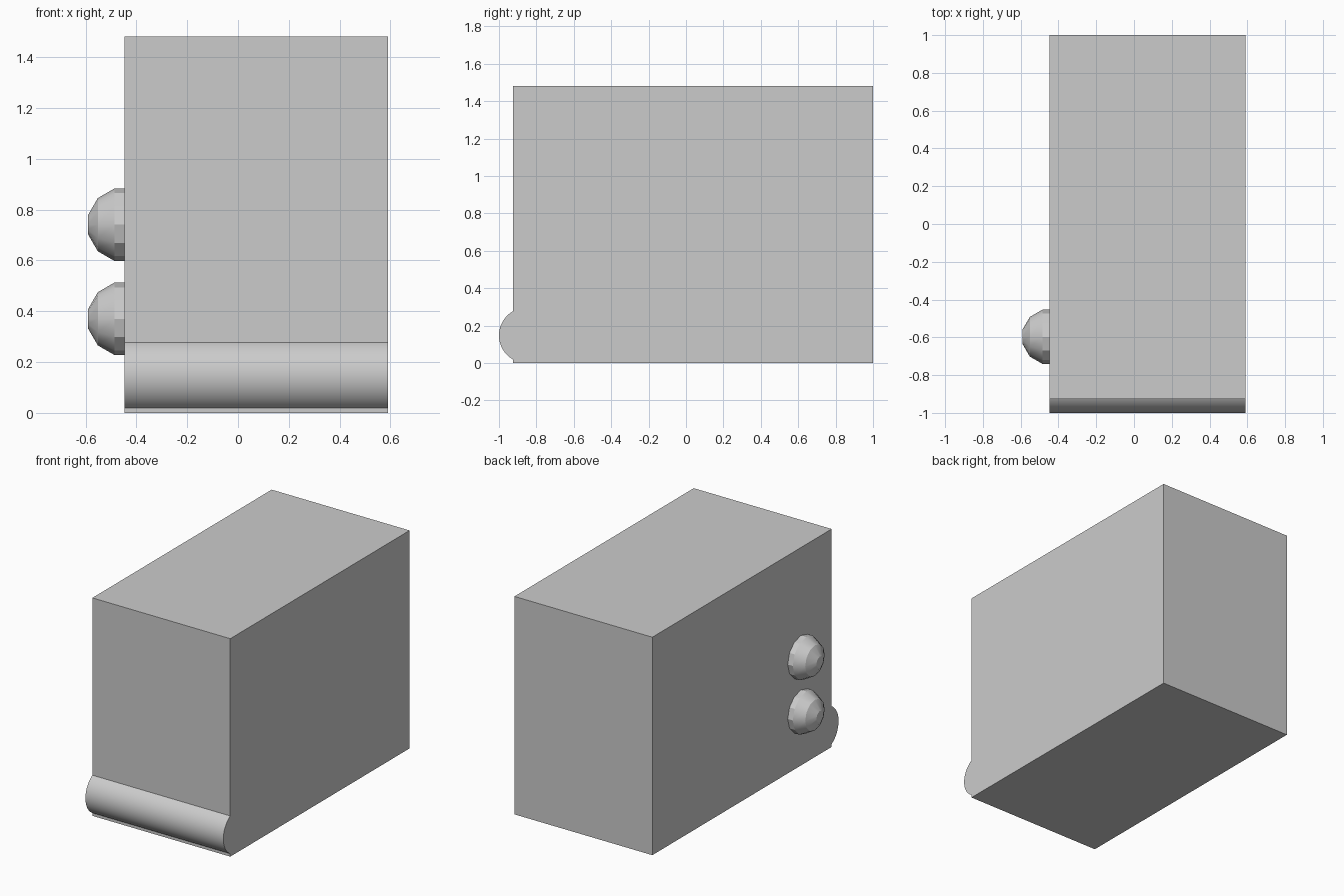
import bpy, bmesh
from math import sin, cos, pi, radians

cube = bpy.data.objects.get("Cube")
if cube:
    bpy.data.objects.remove(cube, do_unlink=True)

U = 2 / 13.5                      # base unit: radius of the roll and the knobs
LEFT, RIGHT = -0.447, 0.59        # side planes of the body
FRONT, BACK = -1 + U / 2, 1.0
HEIGHT = 10 * U

grey = bpy.data.materials.new("plain grey")
grey.use_nodes = True
colour = (0.6, 0.6, 0.6, 1)
grey.diffuse_color = colour
grey.node_tree.nodes["Principled BSDF"].inputs["Base Color"].default_value = colour


def finish(bm, name):
    """Turn a bmesh into a shaded object with the grey material."""
    bmesh.ops.recalc_face_normals(bm, faces=bm.faces)
    mesh = bpy.data.meshes.new(name)
    bm.to_mesh(mesh)
    bm.free()
    mesh.materials.append(grey)
    obj = bpy.data.objects.new(name, mesh)
    bpy.context.collection.objects.link(obj)
    bpy.ops.object.select_all(action="DESELECT")
    obj.select_set(True)
    bpy.context.view_layer.objects.active = obj
    bpy.ops.object.shade_smooth_by_angle(angle=radians(29))
    return obj


def prism(name, profile):
    """Extrude a (y, z) profile across the width of the body."""
    bm = bmesh.new()
    face = bm.faces.new([bm.verts.new((LEFT, y, z)) for y, z in profile])
    side = bmesh.ops.extrude_face_region(bm, geom=[face])["geom"]
    verts = [v for v in side if isinstance(v, bmesh.types.BMVert)]
    bmesh.ops.translate(bm, verts=verts, vec=(RIGHT - LEFT, 0, 0))
    return finish(bm, name)


def knob(name, y, z, sides=12):
    """Flat-capped half sphere pointing out of the -x side."""
    bm = bmesh.new()
    rings = []
    for offset, angle in ((0, 15), (sin(radians(15)), 15),
                          (sin(radians(45)), 45), (sin(radians(75)), 75)):
        r = U * cos(radians(angle))
        rings.append([bm.verts.new((LEFT - U * offset,
                                    y + r * cos(2 * pi * i / sides),
                                    z + r * sin(2 * pi * i / sides)))
                      for i in range(sides)])
    for a, b in zip(rings, rings[1:]):
        for i in range(sides):
            j = (i + 1) % sides
            bm.faces.new((a[i], a[j], b[j], b[i]))
    bm.faces.new(rings[0])
    bm.faces.new(rings[-1])
    return finish(bm, name)


# Body block
prism("body", [(FRONT, 0), (BACK, 0), (BACK, HEIGHT), (FRONT, HEIGHT)])

# Rounded roll along the lower front edge, cut off where it meets the body
STEPS = 40
arc = [radians(-60 + 120 * i / STEPS) for i in range(STEPS + 1)]
prism("front_roll", [(-1 + U - U * cos(a), U + U * sin(a)) for a in arc])

# Two knobs on the side
for label, z in (("lower_knob", 2.5 * U), ("upper_knob", 5 * U)):
    knob(label, -0.597, z)
